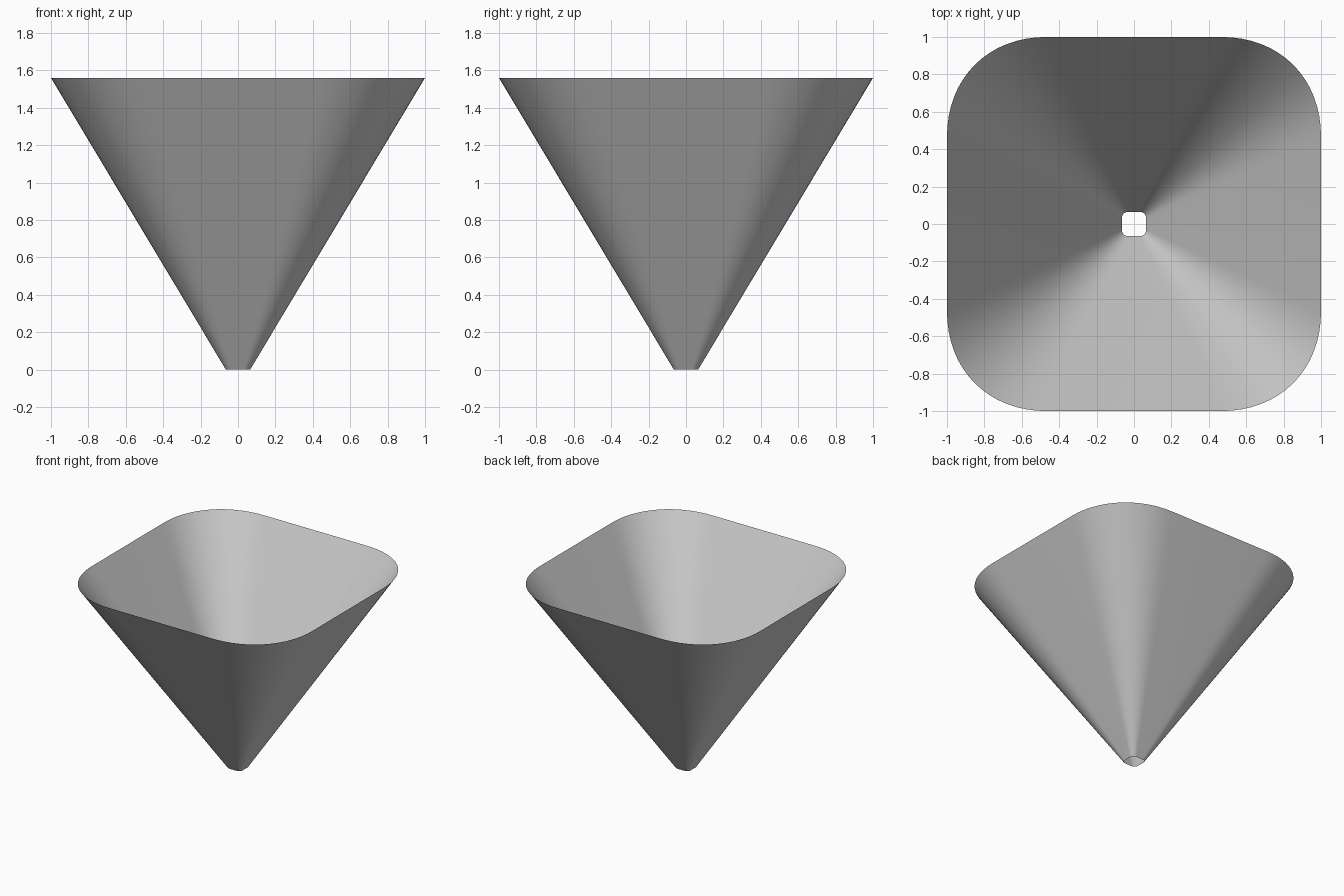
import bpy, bmesh
from math import cos, sin, pi

cube = bpy.data.objects.get("Cube")
if cube:
    bpy.data.objects.remove(cube, do_unlink=True)

HEIGHT = 1.56
CORNER = 0.54     # corner size as a share of the half width
POWER = 2 / 2.15  # slightly squarer than a circular arc
STEPS = 16


def rounded_square(half):
    """Counter-clockwise outline of a square with soft corners."""
    points = []
    for quarter in range(4):
        c, s = round(cos(quarter * pi / 2)), round(sin(quarter * pi / 2))
        for i in range(STEPS + 1):
            a = i / STEPS * pi / 2
            x = half * (1 - CORNER + CORNER * max(cos(a), 0) ** POWER)
            y = half * (1 - CORNER + CORNER * max(sin(a), 0) ** POWER)
            points.append((x * c - y * s, x * s + y * c))
    return points


grey = bpy.data.materials.new("grey")
grey.use_nodes = True
colour = (0.6, 0.6, 0.6, 1)
grey.diffuse_color = colour
grey.node_tree.nodes["Principled BSDF"].inputs["Base Color"].default_value = colour

# Open tapering shell, without a lid or a floor
bm = bmesh.new()
rings = [[bm.verts.new((x, y, z)) for x, y in rounded_square(half)]
         for half, z in ((0.065, 0), (1, HEIGHT))]
low, high = rings
for i in range(len(low)):
    j = (i + 1) % len(low)
    bm.faces.new((low[i], low[j], high[j], high[i])).smooth = True

mesh = bpy.data.meshes.new("funnel_shell")
bm.to_mesh(mesh)
bm.free()
mesh.materials.append(grey)
shell = bpy.data.objects.new("funnel_shell", mesh)
bpy.context.collection.objects.link(shell)
